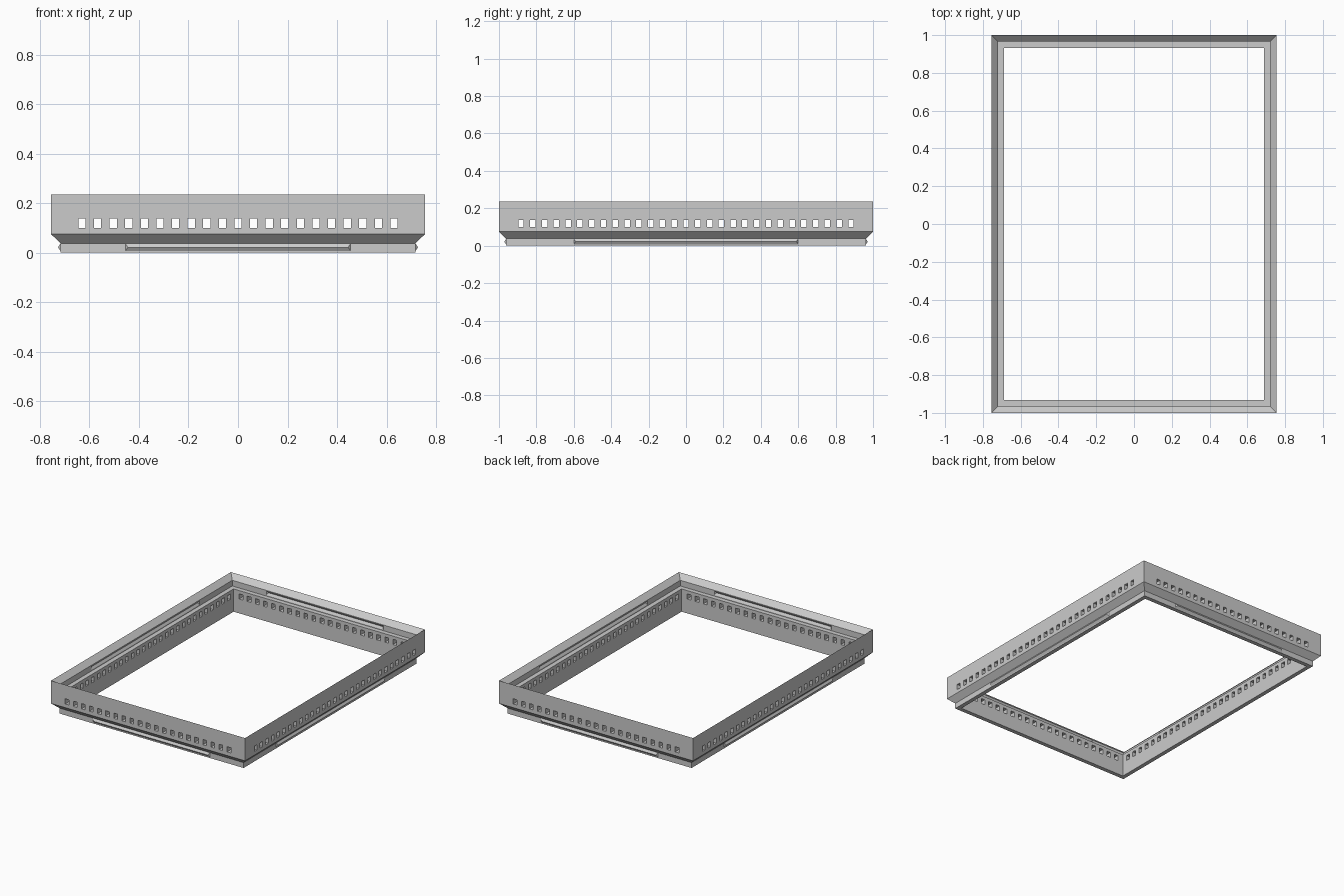
import bpy
import bmesh
from math import pi
from mathutils import Matrix, Vector

cube = bpy.data.objects.get("Cube")
if cube:
    bpy.data.objects.remove(cube, do_unlink=True)

HALF_X, HALF_Y = 0.755, 1.0
PITCH = 0.063            # spacing of the vent holes
LIP, FOOT = 0.035, 0.038  # insets of the top lip and the bottom foot

grey = bpy.data.materials.new("light grey plastic")
grey.use_nodes = True
grey.diffuse_color = (0.6, 0.6, 0.6, 1)
grey.node_tree.nodes["Principled BSDF"].inputs["Base Color"].default_value = grey.diffuse_color


def make_object(name, bm):
    bmesh.ops.recalc_face_normals(bm, faces=bm.faces)
    mesh = bpy.data.meshes.new(name)
    bm.to_mesh(mesh)
    bm.free()
    mesh.materials.append(grey)
    obj = bpy.data.objects.new(name, mesh)
    bpy.context.collection.objects.link(obj)
    return obj


def add_bar(bm, centre, size):
    matrix = Matrix.Translation(centre) @ Matrix.Diagonal((*size, 1))
    bmesh.ops.create_cube(bm, size=1, matrix=matrix)


def add_wedge(bm, half_length, distance, z, angle):
    """Pointed ridge with tapered ends, facing outward on one side."""
    place = Matrix.Rotation(angle, 4, "Z") @ Matrix.Translation((0, -distance, z))
    points = [(x * half_length, y, h) for x in (-1, 1)
              for y in (0.006, 0) for h in (-0.015, 0.015)]
    points += [(x * (half_length - 0.01), -0.01, 0) for x in (-1, 1)]
    verts = [bm.verts.new(place @ Vector(p)) for p in points]
    bmesh.ops.convex_hull(bm, input=verts)


def wedge_ring(name, inset, z):
    bm = bmesh.new()
    for i in range(4):
        length, reach = ((0.455, HALF_Y), (0.6, HALF_X))[i % 2]
        add_wedge(bm, length, reach - inset, z, i * pi / 2)
    return make_object(name, bm)


# Mitred frame swept from a cross-section of (inset, height)
profile = [(0, 0.075), (0, 0.235), (LIP, 0.2), (LIP, 0.16),
           (0.067, 0.16), (0.067, 0), (FOOT, 0), (FOOT, 0.038)]
bm = bmesh.new()
rings = [[bm.verts.new((sx * (HALF_X - d), sy * (HALF_Y - d), z))
          for sx, sy in ((-1, -1), (1, -1), (1, 1), (-1, 1))] for d, z in profile]
for i, ring in enumerate(rings):
    after = rings[(i + 1) % len(rings)]
    for j in range(4):
        k = (j + 1) % 4
        bm.faces.new((ring[j], ring[k], after[k], after[j]))
frame = make_object("frame", bm)

# Cutters: vent holes through opposite walls, and clip grooves in the lip
cutters = []
for axis, count in ((0, 10), (1, 14)):
    bm = bmesh.new()
    for i in range(-count, count + 1):
        centre = (i * PITCH, 0, 0.119) if axis == 0 else (0, i * PITCH, 0.119)
        size = (0.029, 3, 0.037) if axis == 0 else (3, 0.029, 0.037)
        add_bar(bm, centre, size)
    cutters.append(make_object("vent_cutter", bm))
cutters.append(wedge_ring("groove_cutter", LIP, 0.182))

for cutter in cutters:
    cutter.hide_render = True
    cut = frame.modifiers.new("cut", "BOOLEAN")
    cut.operation = "DIFFERENCE"
    cut.solver = "EXACT"
    cut.object = cutter

# Bake the cuts and remove the cutters
bpy.context.view_layer.update()
graph = bpy.context.evaluated_depsgraph_get()
cut_mesh = bpy.data.meshes.new_from_object(frame.evaluated_get(graph))
frame.modifiers.clear()
frame.data = cut_mesh
for cutter in cutters:
    bpy.data.objects.remove(cutter, do_unlink=True)

# Snap ridges around the foot
wedge_ring("snap_ridges", FOOT, 0.022)
